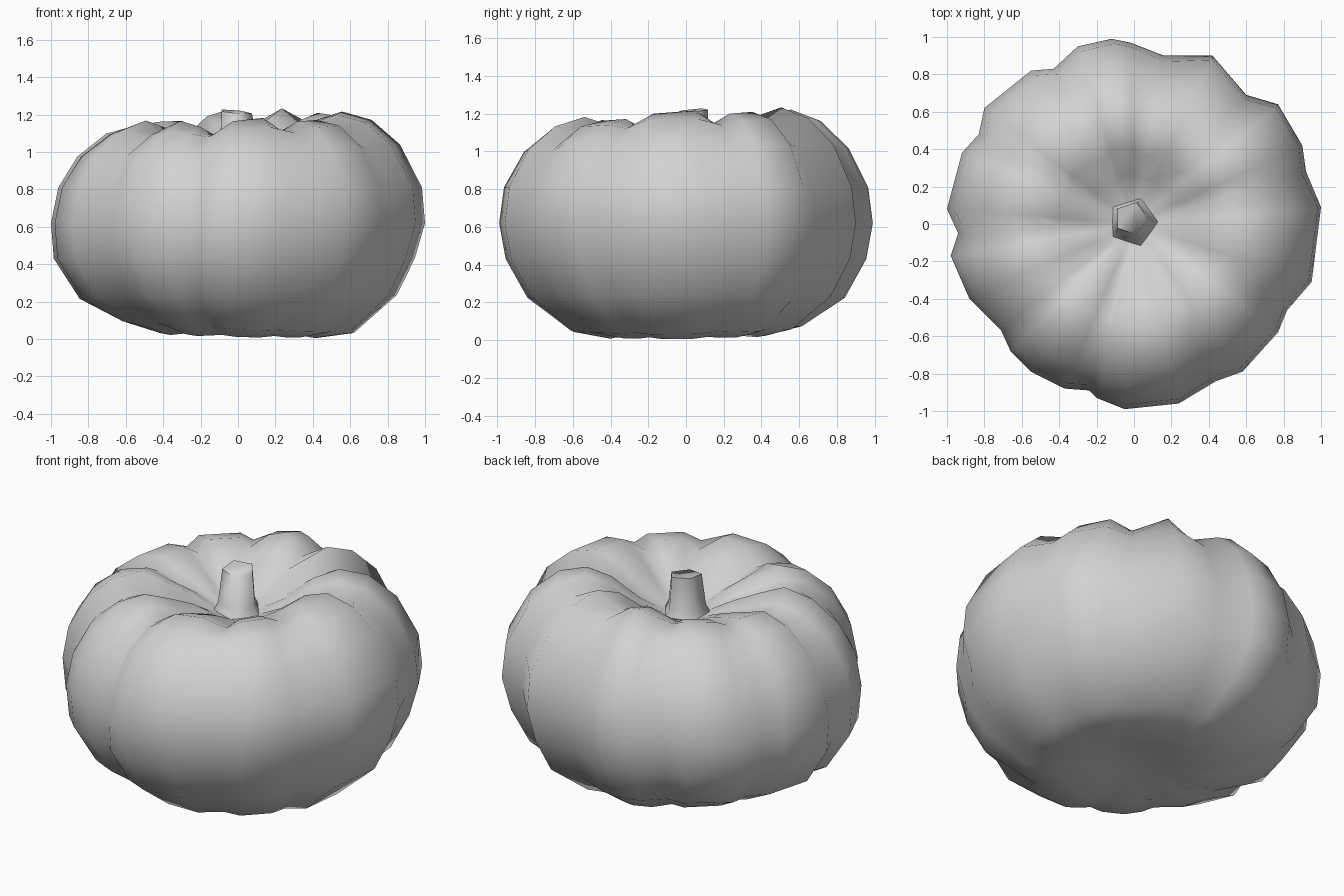
import bpy, bmesh, math
from mathutils import Vector

cube = bpy.data.objects.get("Cube")
if cube:
    bpy.data.objects.remove(cube)

grey = bpy.data.materials.new("plain_grey")
grey.use_nodes = True
shade = (0.65, 0.65, 0.65, 1)
grey.diffuse_color = shade
grey.node_tree.nodes["Principled BSDF"].inputs["Base Color"].default_value = shade


def loft(name, rings, bottom, top, sharp_angle):
    """Skin closed rings of points, ending in a pole point or a flat cap."""
    bm = bmesh.new()
    loops = [[bm.verts.new(p) for p in ring] for ring in rings]
    for a, b in zip(loops, loops[1:]):
        for i in range(len(a)):
            j = (i + 1) % len(a)
            bm.faces.new((a[i], a[j], b[j], b[i]))
    for loop, pole in ((loops[0], bottom), (loops[-1], top)):
        if pole is None:
            bm.faces.new(loop)
        else:
            centre = bm.verts.new(pole)
            for i in range(len(loop)):
                bm.faces.new((loop[i], loop[(i + 1) % len(loop)], centre))
    bmesh.ops.recalc_face_normals(bm, faces=bm.faces)
    mesh = bpy.data.meshes.new(name)
    bm.to_mesh(mesh)
    bm.free()
    mesh.materials.append(grey)
    obj = bpy.data.objects.new(name, mesh)
    bpy.context.collection.objects.link(obj)
    bpy.ops.object.select_all(action='DESELECT')
    obj.select_set(True)
    bpy.context.view_layer.objects.active = obj
    bpy.ops.object.shade_smooth_by_angle(angle=math.radians(sharp_angle))


# Widest outline of the body, counter-clockwise from the left side
outline = [(1, .09), (.92, .28), (.9, .42), (.77, .64), (.6, .69), (.42, .9),
           (.16, .9), (-.02, .97), (-.12, .99), (-.3, .95), (-.43, .83),
           (-.55, .82), (-.8, .62), (-.83, .48), (-.92, .38), (-1, .08),
           (-.94, -.05), (-.98, -.17), (-.88, -.4), (-.71, -.57),
           (-.66, -.68), (-.55, -.79), (-.37, -.88), (-.24, -.89),
           (-.2, -.93), (-.05, -.99), (.24, -.96), (.44, -.84),
           (.58, -.79), (.77, -.58), (.82, -.46), (.95, -.31)]
grooves = [math.radians(a) for a in
           (17, 49, 80, 117, 150, 183, 219, 255, 298, 331)]

# Body profile: radius, height, groove pull-in, groove drop,
# tilt along x, tilt along y, sideways lean
profile = [(.2, .06, 0, 0, 0, 0, 0), (.42, .015, 0, -.01, -.01, .005, .01),
           (.62, .06, .01, -.01, -.03, .01, 0), (.85, .225, .01, 0, .01, 0, 0),
           (.965, .43, 0, 0, 0, 0, -.02), (1, .62, 0, 0, 0, 0, 0),
           (.975, .81, .01, 0, 0, 0, .01), (.87, 1.01, .03, .01, .03, .01, 0),
           (.72, 1.145, .05, .04, .03, .02, 0), (.56, 1.2, .05, .08, .025, .025, 0),
           (.42, 1.155, .04, .08, .025, .025, 0), (.27, 1.065, .02, .04, 0, 0, 0),
           (.14, .985, 0, 0, 0, 0, 0)]


def groove_depth(angle):
    gap = min(abs(math.remainder(angle - g, math.tau)) for g in grooves)
    return max(0, 1 - gap / .24)


rings = []
for radius, z, pull, drop, tilt_x, tilt_y, lean in profile:
    ring = []
    for x, y in outline:
        depth = groove_depth(math.atan2(y, x))
        r = radius * (1 - pull * depth)
        ring.append(Vector((x * r + lean, y * r,
                            z - drop * depth + tilt_x * x + tilt_y * y)))
    rings.append(ring)
loft("pumpkin_body", rings, (0, 0, .08), (0, 0, .97), 180)

# Five-sided stem with a flared foot and a slanted flat top
stem = []
for radius, z, foot_shift in ((.14, .97, .02), (.11, 1.03, .015), (.09, 1.215, 0)):
    ring = []
    for i in range(5):
        a = math.radians(72 * i)
        x, y = radius * math.cos(a), radius * math.sin(a)
        slant = .1 * (y - x) if z > 1.1 else 0
        ring.append(Vector((x - .015 + foot_shift / 2, y + .03 - foot_shift, z + slant)))
    stem.append(ring)
loft("stem", stem, None, None, 75)
